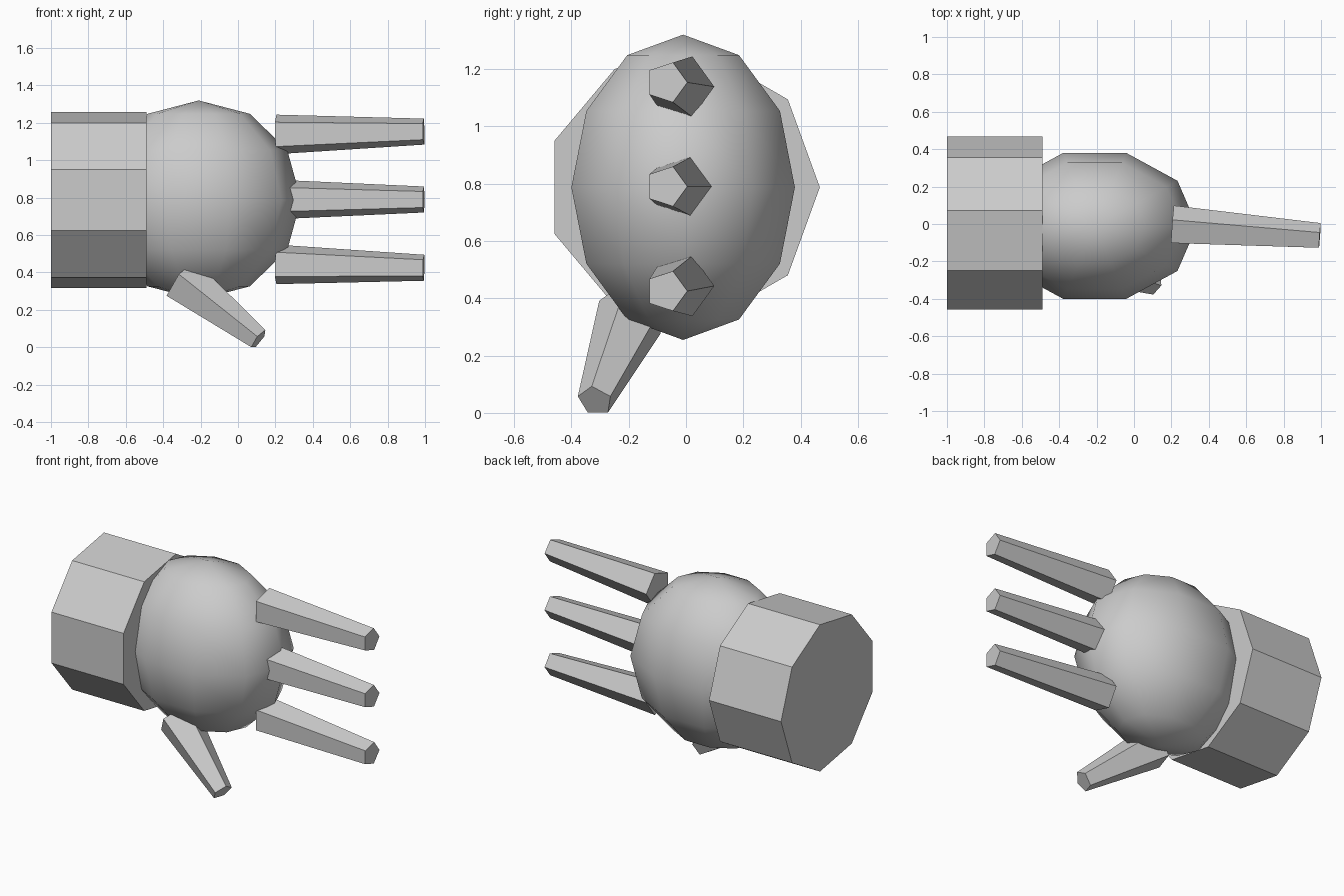
import bpy, bmesh, math
from mathutils import Vector, Matrix

if "Cube" in bpy.data.objects:
    bpy.data.objects.remove(bpy.data.objects["Cube"])

grey = bpy.data.materials.new("light grey")
grey.diffuse_color = (0.6, 0.6, 0.6, 1)
grey.use_nodes = True
grey.node_tree.nodes["Principled BSDF"].inputs["Base Color"].default_value = grey.diffuse_color


def finish(bm, name, smooth=False):
    bmesh.ops.recalc_face_normals(bm, faces=bm.faces)
    for f in bm.faces:
        f.smooth = smooth
    mesh = bpy.data.meshes.new(name)
    bm.to_mesh(mesh)
    bm.free()
    mesh.materials.append(grey)
    obj = bpy.data.objects.new(name, mesh)
    bpy.context.collection.objects.link(obj)
    return obj


def tapered(name, start, end, r0, r1, sides, turn=0.0):
    """Capped prism from start to end; turn = angle of the first corner."""
    start, end = Vector(start), Vector(end)
    axis = (end - start).normalized()
    side = Vector((0, 0, 1)).cross(axis).normalized()
    up = axis.cross(side)
    bm = bmesh.new()
    rings = []
    for c, r in ((start, r0), (end, r1)):
        angles = [math.radians(turn) + math.tau * i / sides for i in range(sides)]
        rings.append([bm.verts.new(c + r * (math.cos(a) * side + math.sin(a) * up))
                      for a in angles])
    a, b = rings
    for i in range(sides):
        j = (i + 1) % sides
        bm.faces.new((a[i], a[j], b[j], b[i]))
    bm.faces.new(a[::-1])
    bm.faces.new(b)
    return finish(bm, name)


# Nine-sided wrist cuff
tapered("cuff", (-1, -0.01, 0.787), (-0.49, -0.01, 0.787), 0.477, 0.477, 9)

# Rounded palm
bm = bmesh.new()
bmesh.ops.create_uvsphere(bm, u_segments=10, v_segments=6, radius=1)
bmesh.ops.rotate(bm, verts=bm.verts, matrix=Matrix.Rotation(math.pi / 2, 3, 'Z'))
bmesh.ops.scale(bm, verts=bm.verts, vec=(0.547, 0.41, 0.5325))
bmesh.ops.translate(bm, verts=bm.verts, vec=(-0.21, -0.01, 0.787))
finish(bm, "palm", smooth=True)

# Three fingers, slightly splayed
for name, z0, z1 in (("upper_finger", 1.138, 1.153),
                     ("middle_finger", 0.79, 0.79),
                     ("lower_finger", 0.443, 0.425)):
    tapered(name, (0.205, -0.012, z0), (0.993, -0.068, z1), 0.111, 0.073, 5)

# Thumb, pointing down and forward
tapered("thumb", (-0.30, -0.18, 0.359), (0.111, -0.317, 0.042), 0.128, 0.063, 5, 90)
